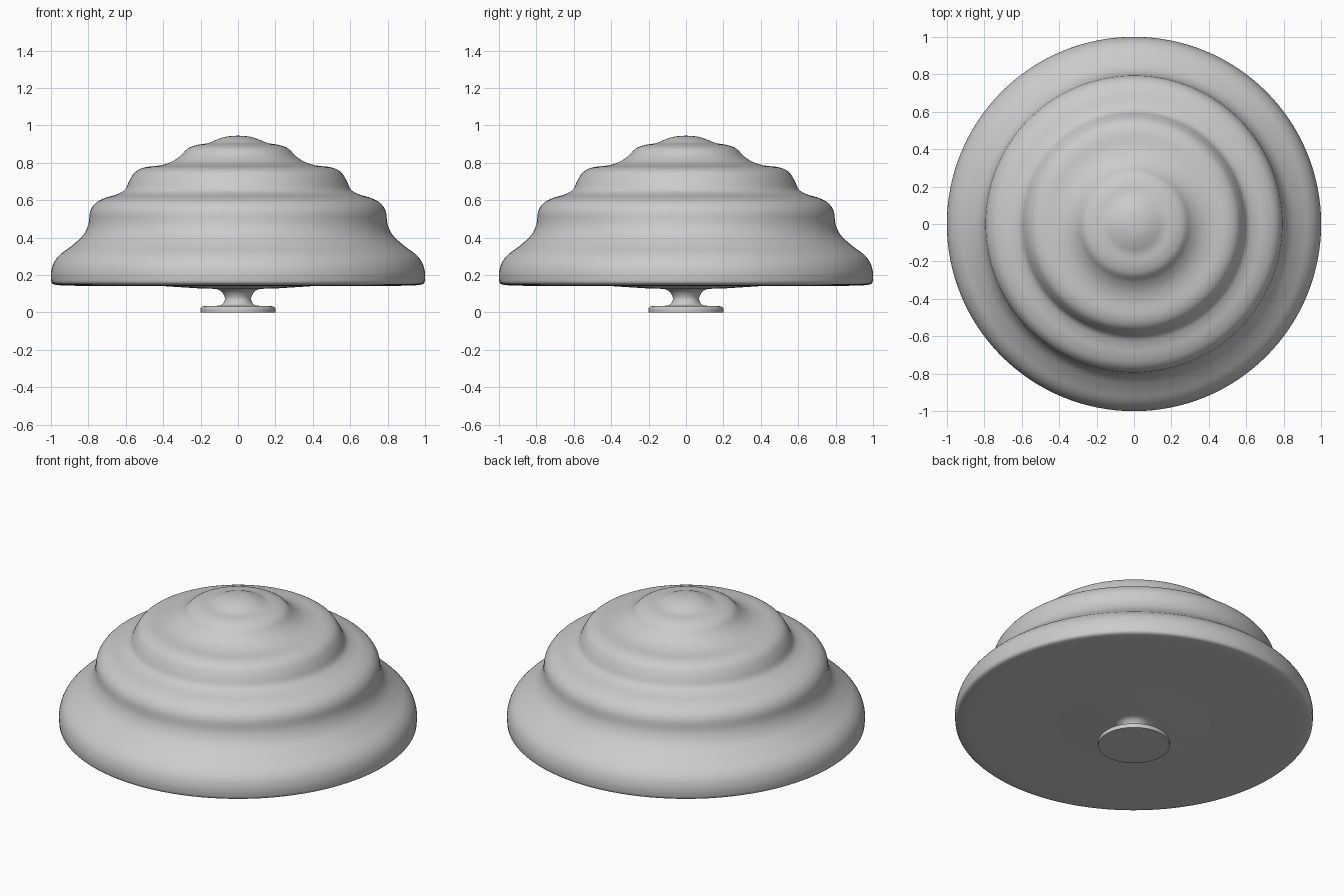
import bpy, bmesh, math
from mathutils import Vector

cube = bpy.data.objects.get("Cube")
if cube:
    bpy.data.objects.remove(cube, do_unlink=True)

SEGMENTS = 128

grey = bpy.data.materials.new("plain grey")
grey.use_nodes = True
COLOUR = (0.6, 0.6, 0.6, 1.0)
grey.diffuse_color = COLOUR
grey.node_tree.nodes["Principled BSDF"].inputs["Base Color"].default_value = COLOUR


def smooth_path(points, steps=4):
    """Catmull-Rom curve through (radius, height) points."""
    p = [Vector(q) for q in points]
    p = [2 * p[0] - p[1]] + p + [2 * p[-1] - p[-2]]
    out = []
    for a, b, c, d in zip(p, p[1:], p[2:], p[3:]):
        for i in range(steps):
            t = i / steps
            out.append(0.5 * (2 * b + (c - a) * t + (2 * a - 5 * b + 4 * c - d) * t ** 2
                              + (3 * b - a - 3 * c + d) * t ** 3))
    return out + [p[-2]]


def lathe(name, path):
    """Revolve a profile around the z axis."""
    bm = bmesh.new()
    verts = [bm.verts.new((max(r, 0), 0, z)) for r, z in path]
    edges = [bm.edges.new(pair) for pair in zip(verts, verts[1:])]
    bmesh.ops.spin(bm, geom=verts + edges, cent=(0, 0, 0), axis=(0, 0, 1),
                   angle=2 * math.pi, steps=SEGMENTS, use_merge=True)
    bmesh.ops.remove_doubles(bm, verts=bm.verts, dist=1e-5)
    bmesh.ops.recalc_face_normals(bm, faces=bm.faces)
    # Profiles run top to bottom, so the uppermost face decides the outside
    top = max(bm.faces, key=lambda f: f.calc_center_median().z)
    if (top.normal.z < 0) == (name == "tiered_dome"):
        bmesh.ops.reverse_faces(bm, faces=bm.faces)
    mesh = bpy.data.meshes.new(name)
    bm.to_mesh(mesh)
    bm.free()
    mesh.materials.append(grey)
    obj = bpy.data.objects.new(name, mesh)
    bpy.context.collection.objects.link(obj)
    bpy.ops.object.select_all(action='DESELECT')
    obj.select_set(True)
    bpy.context.view_layer.objects.active = obj
    bpy.ops.object.shade_smooth_by_angle(angle=math.radians(40))
    return obj


# Dome: stacked rounded tiers, then the lip and the flat underside
tiers = [(0, 0.945), (0.06, 0.94), (0.11, 0.925), (0.16, 0.905), (0.22, 0.895),
         (0.27, 0.875), (0.31, 0.835), (0.36, 0.803), (0.42, 0.785), (0.50, 0.775),
         (0.55, 0.75), (0.58, 0.705), (0.605, 0.655), (0.65, 0.63), (0.71, 0.612),
         (0.76, 0.585), (0.79, 0.54), (0.80, 0.47), (0.83, 0.41), (0.89, 0.355),
         (0.95, 0.31), (0.985, 0.265), (1.0, 0.21), (0.998, 0.16)]
lip = [(0.998, 0.16), (0.985, 0.15), (0.94, 0.144), (0.85, 0.142)]
lathe("tiered_dome", smooth_path(tiers) + smooth_path(lip)[1:] + [Vector((0.42, 0.142))])

# Pedestal: flares into the underside, narrows, and spreads to a round foot
stem = [(0.42, 0.142), (0.30, 0.134), (0.20, 0.128), (0.12, 0.125), (0.09, 0.112),
        (0.072, 0.085), (0.072, 0.062), (0.085, 0.042), (0.115, 0.035), (0.17, 0.034),
        (0.192, 0.03), (0.2, 0.02), (0.2, 0)]
lathe("pedestal", smooth_path(stem) + [Vector((0, 0))])
